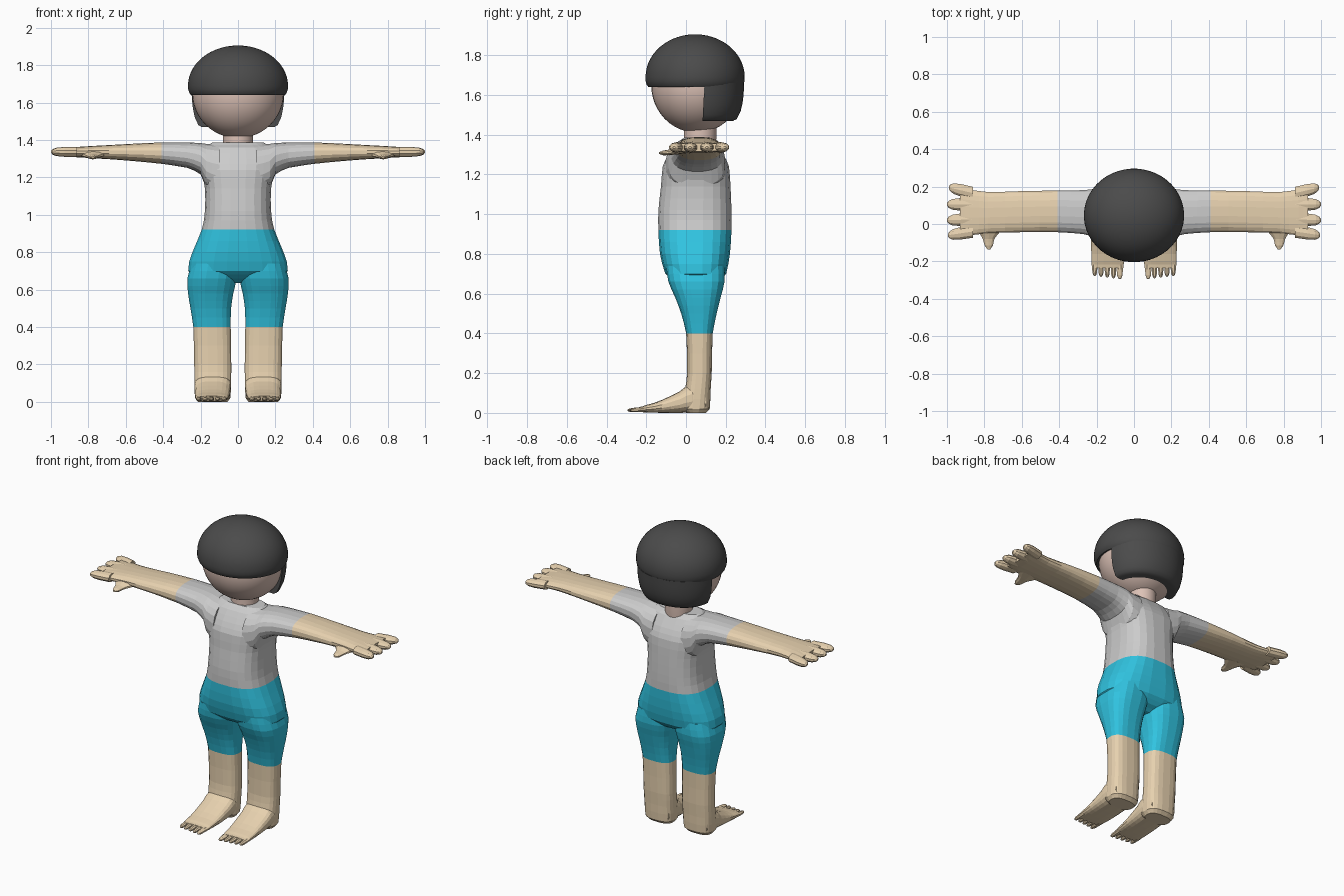
import bpy, bmesh, math
from mathutils import Vector

if "Cube" in bpy.data.objects:
    bpy.data.objects.remove(bpy.data.objects["Cube"])

AXES = {'x': (0, 1, 2), 'y': (1, 0, 2), 'z': (2, 0, 1)}


def material(name, rgb):
    m = bpy.data.materials.new(name)
    m.diffuse_color = (*rgb, 1)
    m.use_nodes = True
    m.node_tree.nodes["Principled BSDF"].inputs["Base Color"].default_value = m.diffuse_color
    return m


def smooth_sections(secs, n):
    # Catmull-Rom interpolation between sections, passing through each of them
    out = []
    for i in range(len(secs) - 1):
        p1, p2 = secs[i], secs[i + 1]
        p0, p3 = secs[max(i - 1, 0)], secs[min(i + 2, len(secs) - 1)]
        for k in range(n):
            t = k / n
            row = [0.5 * (2 * b + (c - a) * t + (2 * a - 5 * b + 4 * c - d) * t * t
                          + (3 * b - a - 3 * c + d) * t ** 3)
                   for a, b, c, d in zip(p0, p1, p2, p3)]
            row[0] = p1[0] + (p2[0] - p1[0]) * t
            out.append(row)
    return out + [secs[-1]]


def loft(name, axis, secs, sides=20, power=2.5, sub=2, side=1):
    # each section: position on axis, then min/max of the two other axes
    bm = bmesh.new()
    rings = []
    for t, u0, u1, v0, v1 in smooth_sections(secs, sub):
        ring = []
        for k in range(sides):
            a = 2 * math.pi * (k + 0.5) / sides
            c, s = math.cos(a), math.sin(a)
            p = Vector()
            ia, iu, iv = AXES[axis]
            p[ia] = t
            p[iu] = (u0 + u1) / 2 + (u1 - u0) / 2 * math.copysign(abs(c) ** (2 / power), c)
            p[iv] = (v0 + v1) / 2 + (v1 - v0) / 2 * math.copysign(abs(s) ** (2 / power), s)
            p.x *= side
            ring.append(bm.verts.new(p))
        rings.append(ring)
    for a, b in zip(rings, rings[1:]):
        for k in range(sides):
            j = (k + 1) % sides
            bm.faces.new((a[k], a[j], b[j], b[k]))
    bm.faces.new(rings[0])
    bm.faces.new(rings[-1])
    bmesh.ops.recalc_face_normals(bm, faces=bm.faces)
    me = bpy.data.meshes.new(name)
    bm.to_mesh(me)
    bm.free()
    ob = bpy.data.objects.new(name, me)
    bpy.context.collection.objects.link(ob)
    return ob


def digit(name, axis, t0, t1, u, v, hu, hv, side, sides=10, du=0.0, dv=0.0):
    # rounded finger or toe from t0 to its tip t1, drifting by du, dv
    secs = []
    for f, r in ((0, 1), (0.5, 1), (0.8, 0.85), (0.94, 0.55), (1, 0.2)):
        cu, cv = u + du * f, v + dv * f
        secs.append((t0 + (t1 - t0) * f, cu - hu * r, cu + hu * r, cv - hv * r, cv + hv * r))
    return loft(name, axis, secs, sides, 2, 1, side)


def smooth(ob):
    bpy.ops.object.select_all(action='DESELECT')
    ob.select_set(True)
    bpy.context.view_layer.objects.active = ob
    bpy.ops.object.shade_smooth_by_angle(angle=math.radians(40))


skin = material("limb_skin", (0.80, 0.64, 0.43))
face = material("face_skin", (0.72, 0.54, 0.47))
blue = material("shorts_blue", (0.03, 0.55, 0.75))
grey = material("shirt_grey", (0.65, 0.65, 0.65))
dark = material("hair_dark", (0.07, 0.07, 0.07))

# torso and hips
body = loft("body", 'z', [
    (0.635, -.14, .14, -.01, .12), (0.66, -.22, .22, -.06, .165), (0.70, -.268, .268, -.105, .203),
    (0.80, -.245, .245, -.132, .222), (0.92, -.195, .195, -.14, .23), (1.02, -.178, .178, -.14, .23),
    (1.14, -.178, .178, -.127, .225), (1.24, -.195, .195, -.118, .217), (1.30, -.20, .20, -.09, .19),
    (1.36, -.18, .18, -.05, .15), (1.385, -.14, .14, -.01, .12)], 24, 2.7)

parts = []
for s in (1, -1):
    # arm and palm
    parts.append(loft("arm", 'x', [
        (.10, -.105, .20, 1.10, 1.375), (.17, -.09, .197, 1.14, 1.38), (.20, -.075, .19, 1.215, 1.384),
        (.27, -.055, .182, 1.25, 1.387), (.41, -.045, .18, 1.272, 1.387), (.60, -.045, .177, 1.29, 1.378),
        (.78, -.05, .172, 1.302, 1.368), (.88, -.062, .185, 1.308, 1.362), (.93, -.065, .195, 1.315, 1.358)],
        20, 2.5, 2, s))
    # fingers
    for y0, y1, tip in ((.165, .195, .99), (.105, .105, 1.0), (.025, .02, 1.0), (-.04, -.06, .995)):
        parts.append(digit("finger", 'x', .86, tip, y0, 1.336, .035, .026, s, du=y1 - y0))
    # thumb
    parts.append(loft("thumb", 'y', [
        (.0, .69, .87, 1.305, 1.345), (-.05, .72, .83, 1.30, 1.338), (-.08, .745, .81, 1.298, 1.326),
        (-.115, .753, .80, 1.296, 1.32), (-.135, .768, .785, 1.303, 1.313)], 10, 2, 2, s))
    # leg
    parts.append(loft("leg", 'z', [
        (.0, .055, .215, .0, .10), (.02, .04, .23, -.02, .12), (.12, .036, .234, -.005, .125),
        (.20, .035, .235, .005, .13), (.40, .038, .24, .0, .135), (.50, .036, .255, -.025, .155),
        (.58, .024, .268, -.055, .175), (.66, .006, .272, -.09, .195), (.74, .005, .25, -.10, .195)],
        20, 2.7, 2, s))
    # foot
    parts.append(loft("foot", 'y', [
        (.10, .05, .22, .004, .12), (.03, .037, .233, .001, .15), (-.03, .04, .232, .0, .11),
        (-.12, .045, .23, .0, .066), (-.20, .052, .228, .002, .04), (-.235, .056, .226, .004, .03)],
        20, 2.7, 2, s))
    # toes
    for i in range(5):
        parts.append(digit("toe", 'y', -.19, -.295 + .004 * i, .076 + .0335 * i, .019,
                           .0185 if i == 0 else .0155, .013, s, 8, dv=-.006))

# fuse the limbs into one skin
bpy.context.view_layer.objects.active = body
for p in parts:
    m = body.modifiers.new("fuse", 'BOOLEAN')
    m.operation = 'UNION'
    m.solver = 'EXACT'
    m.object = p
    bpy.ops.object.modifier_apply(modifier=m.name)
    bpy.data.objects.remove(p)

# clothing colours by region
body.data.materials.clear()
for m in (grey, blue, skin):
    body.data.materials.append(m)
for f in body.data.polygons:
    c = f.center
    f.use_smooth = False
    f.material_index = 2 if abs(c.x) > .41 or c.z < .40 else 1 if c.z < .92 else 0

# neck
neck = loft("neck", 'z', [(1.34, -.08, .08, -.01, .15), (1.40, -.08, .08, -.01, .155),
                          (1.46, -.08, .08, -.01, .155)], 24, 2, 1)
neck.data.materials.append(face)
smooth(neck)

# head
bpy.ops.mesh.primitive_uv_sphere_add(segments=40, ring_count=24, location=(0, .055, 1.65))
head = bpy.context.object
head.name = "head"
head.scale = (.245, .23, .24)
head.data.materials.append(face)
smooth(head)

# hair cap: rolled rim and dome
cap = [(1.64, -.252, .252, -.19, .282), (1.65, -.26, .26, -.198, .29), (1.67, -.267, .267, -.204, .295)]
for i in range(15):
    a = math.radians(i * 6.3)
    rx, ry = .268 * math.cos(a), .25 * math.cos(a)
    cap.append((1.69 + .215 * math.sin(a), -rx, rx, .046 - ry, .046 + ry))
hair = loft("hair_cap", 'z', cap, 48, 2, 1)
hair.data.materials.append(dark)
smooth(hair)

# hair at the back, trimmed at the ears
back = loft("hair_back", 'z', [
    (1.468, -.195, .195, -.10, .235), (1.478, -.212, .212, -.12, .255), (1.52, -.232, .232, -.15, .276),
    (1.58, -.245, .245, -.17, .288), (1.66, -.252, .252, -.19, .293)], 48, 2.1, 2)
bm = bmesh.new()
bm.from_mesh(back.data)
cut = bmesh.ops.bisect_plane(bm, geom=bm.verts[:] + bm.edges[:] + bm.faces[:], plane_co=(0, .088, 1.56),
                             plane_no=(0, 1, -.05), clear_inner=True)
bmesh.ops.holes_fill(bm, edges=[e for e in bm.edges if e.is_boundary])
bmesh.ops.recalc_face_normals(bm, faces=bm.faces)
bm.to_mesh(back.data)
bm.free()
back.data.materials.append(dark)
smooth(back)
